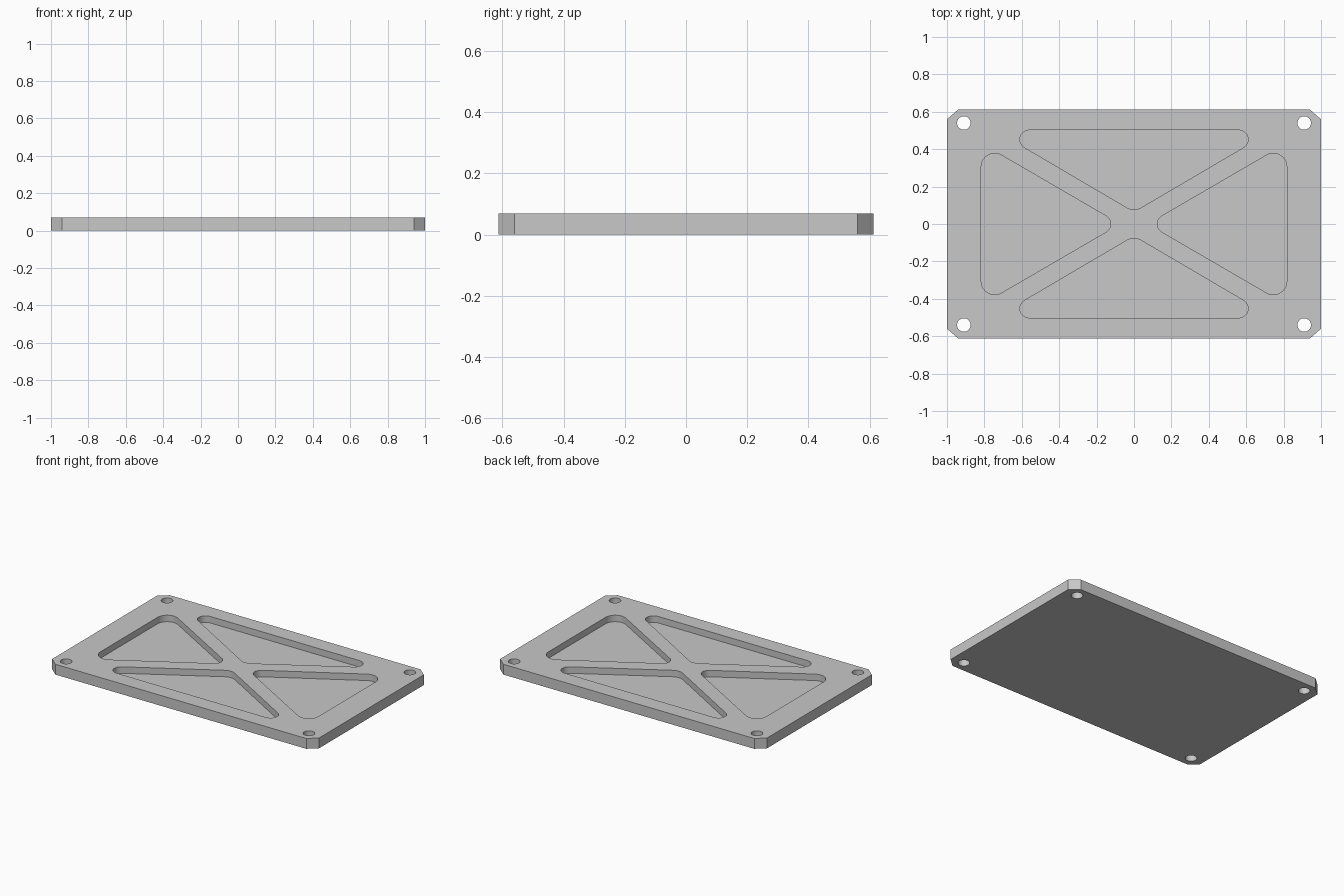
import bpy
import bmesh
from math import cos, sin, tau, radians
from mathutils import Vector
from mathutils.geometry import convex_hull_2d

cube = bpy.data.objects.get("Cube")
if cube:
    bpy.data.objects.remove(cube, do_unlink=True)

THICK = 0.07
FLOOR = 0.026


def circle(x, y, r, n=32):
    return [Vector((x + r * cos(tau * i / n), y + r * sin(tau * i / n))) for i in range(n)]


def prism(name, points, z0, z1):
    """Upright prism on the convex outline around the points."""
    outline = [points[i] for i in convex_hull_2d(points)]
    bm = bmesh.new()
    base = bm.faces.new([bm.verts.new((p.x, p.y, z0)) for p in outline])
    top = bmesh.ops.extrude_face_region(bm, geom=[base])["geom"]
    bmesh.ops.translate(bm, vec=(0, 0, z1 - z0),
                        verts=[g for g in top if isinstance(g, bmesh.types.BMVert)])
    bmesh.ops.recalc_face_normals(bm, faces=bm.faces)
    mesh = bpy.data.meshes.new(name)
    bm.to_mesh(mesh)
    bm.free()
    obj = bpy.data.objects.new(name, mesh)
    bpy.context.collection.objects.link(obj)
    return obj


# Plate with chamfered corners
corners = [Vector((sx * x, sy * y)) for sx in (-1, 1) for sy in (-1, 1)
           for x, y in ((1, 0.56), (0.94, 0.612))]
plate = prism("plate", corners, 0, THICK)

grey = bpy.data.materials.new("light grey")
grey.use_nodes = True
colour = (0.58, 0.58, 0.58, 1)
grey.diffuse_color = colour
bsdf = next(n for n in grey.node_tree.nodes if n.type == "BSDF_PRINCIPLED")
bsdf.inputs["Base Color"].default_value = colour
plate.data.materials.append(grey)

# Cutters: four rounded triangular pockets and four through holes
cutters = []
for s in (-1, 1):
    long_pocket = (circle(-0.56, s * 0.452, 0.05) + circle(0.56, s * 0.452, 0.05)
                   + circle(0, s * 0.152, 0.075))
    end_pocket = (circle(s * 0.745, -0.306, 0.072) + circle(s * 0.745, 0.306, 0.072)
                  + circle(s * 0.175, 0, 0.05))
    cutters.append(prism("long_pocket_cutter", long_pocket, FLOOR, THICK + 0.1))
    cutters.append(prism("end_pocket_cutter", end_pocket, FLOOR, THICK + 0.1))
    for t in (-1, 1):
        cutters.append(prism("hole_cutter", circle(s * 0.91, t * 0.54, 0.036), -0.1, THICK + 0.1))

bpy.ops.object.select_all(action="DESELECT")
plate.select_set(True)
bpy.context.view_layer.objects.active = plate
for cutter in cutters:
    cutter.hide_render = True
    cut = plate.modifiers.new("cut", "BOOLEAN")
    cut.operation = "DIFFERENCE"
    cut.solver = "EXACT"
    cut.object = cutter
    bpy.ops.object.modifier_apply(modifier=cut.name)
    bpy.data.objects.remove(cutter, do_unlink=True)

# Smooth fillets and bores, sharp rims
bpy.ops.object.shade_smooth_by_angle(angle=radians(30))
